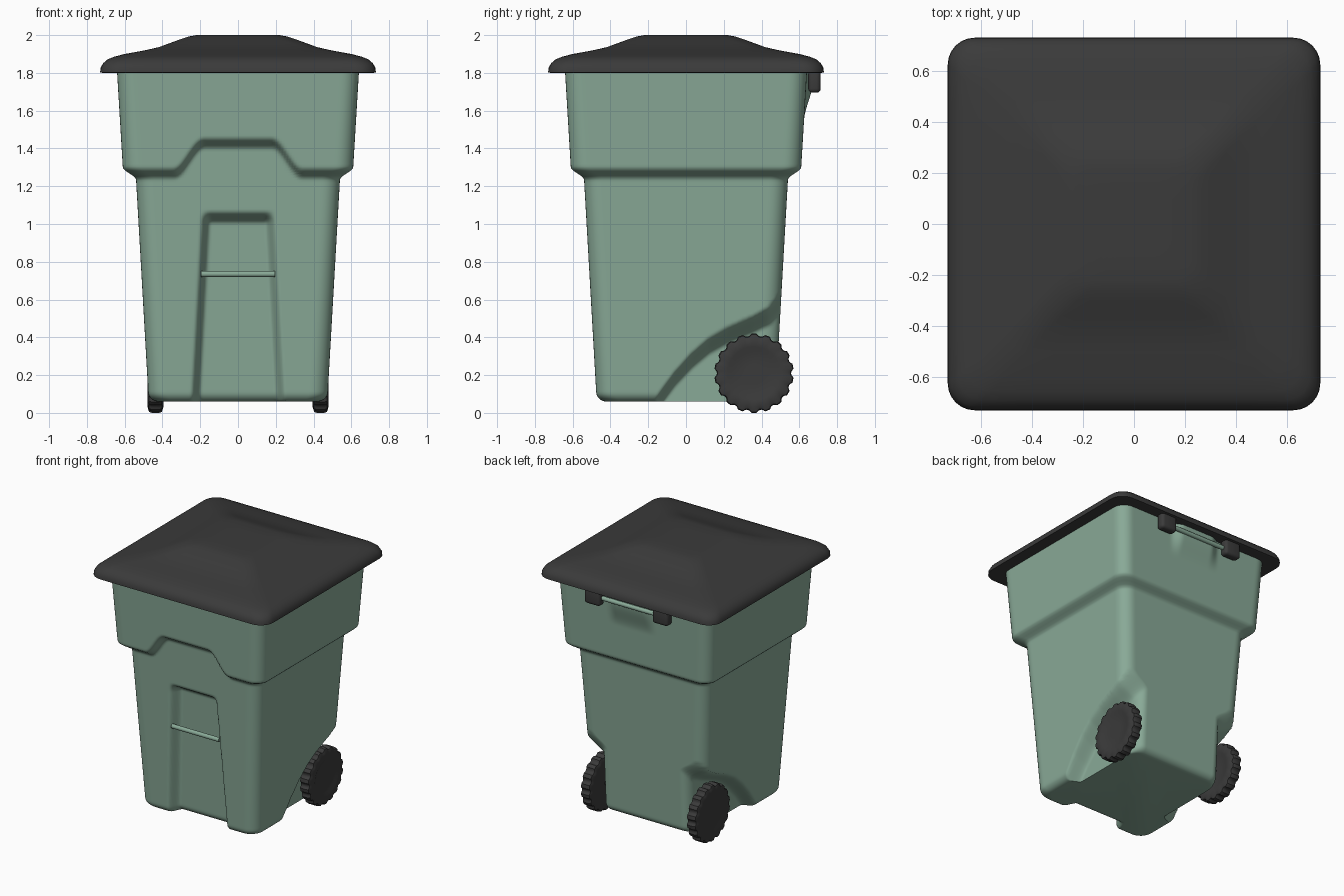
import bpy, bmesh, math
from mathutils import Matrix

if "Cube" in bpy.data.objects:
    bpy.data.objects.remove(bpy.data.objects["Cube"])


def material(name, rgb):
    m = bpy.data.materials.new(name)
    m.diffuse_color = (*rgb, 1)
    m.use_nodes = True
    m.node_tree.nodes["Principled BSDF"].inputs["Base Color"].default_value = m.diffuse_color
    return m


GREEN = material("sage green plastic", (0.25, 0.40, 0.31))
DARK = material("charcoal plastic", (0.043, 0.043, 0.043))


def smooth(t):
    t = max(0.0, min(1.0, t))
    return t * t * (3 - 2 * t)


def finish(bm, name, mat, angle=None):
    bmesh.ops.recalc_face_normals(bm, faces=bm.faces)
    me = bpy.data.meshes.new(name)
    bm.to_mesh(me)
    bm.free()
    ob = bpy.data.objects.new(name, me)
    bpy.context.collection.objects.link(ob)
    me.materials.append(mat)
    bpy.context.view_layer.objects.active = ob
    ob.select_set(True)
    if angle is None:
        bpy.ops.object.shade_smooth()
    else:
        bpy.ops.object.shade_smooth_by_angle(angle=math.radians(angle))
    ob.select_set(False)
    return ob


def loft(rings, name, mat, angle):
    """Skin closed rings of points and cap both ends."""
    bm = bmesh.new()
    vs = [[bm.verts.new(p) for p in ring] for ring in rings]
    n = len(vs[0])
    for a, b in zip(vs, vs[1:]):
        for i in range(n):
            bm.faces.new((a[i], a[(i + 1) % n], b[(i + 1) % n], b[i]))
    bm.faces.new(vs[0])
    bm.faces.new(vs[-1])
    return finish(bm, name, mat, angle)


def rounded_square(side, corner):
    """Unit outline as (centre x, centre y, normal x, normal y)."""
    pts = []
    for q in range(4):
        c, s = round(math.cos(q * math.pi / 2)), round(math.sin(q * math.pi / 2))
        raw = [(1, -1 + 2 * i / side, 1, 0) for i in range(side + 1)]
        for i in range(1, corner):
            a = math.pi / 2 * i / corner
            raw.append((1, 1, math.cos(a), math.sin(a)))
        pts += [(c * x - s * y, s * x + c * y, c * u - s * v, s * u + c * v)
                for x, y, u, v in raw]
    return pts


# Body: rounded square loft with the ledge, front channel and wheel wells
WELL = [(-0.22, 0.03), (-0.15, 0.11), (-0.06, 0.23), (0.03, 0.325), (0.12, 0.40),
        (0.22, 0.455), (0.35, 0.51), (0.44, 0.555), (0.50, 0.63)]


def well_top(y):
    if y < WELL[0][0]:
        return -1
    for (a, za), (b, zb) in zip(WELL, WELL[1:]):
        if y <= b:
            return za + (zb - za) * (y - a) / (b - a)
    return WELL[-1][1]


def half(z, ledge):
    low = 0.475 + 0.065 * (z - 0.1) / 1.14
    high = 0.61 + 0.03 * (z - 1.3) / 0.5
    h = low + (high - low) * smooth((z - ledge + 0.035) / 0.065)
    r = 0.05
    if z < 0.06 + r:
        t = r - (z - 0.06)
        h -= r - math.sqrt(max(0, r * r - t * t))
    return h


def body_point(p, z, r=0.09):
    cx, cy, nx, ny = p
    h = half(z, 1.27)
    x = cx * (h - r) + nx * r
    y = cy * (h - r) + ny * r
    if cy == -1:                                   # front
        ledge = 1.27 + 0.16 * smooth((0.34 - abs(x)) / 0.16)
        y -= half(z, ledge) - h
        w = 0.20 + 0.055 * (1 - z)
        y += 0.08 * smooth((w - abs(x)) / 0.055) * smooth((1.07 - z) / 0.07)
    if cy == 1:                                    # rear bulge under the handle
        y += 0.035 * smooth((0.21 - abs(x)) / 0.09) * smooth((z - 1.55) / 0.2)
    d = (well_top(y) - z) * 0.8
    if d > 0:                                      # wheel well
        lim = 0.365 + 0.13 * (1 - smooth(d / 0.085 + 0.08))
        x *= min(1, lim / h)
    return (x, y, z)


outline = rounded_square(76, 8)
levels = [0.06, 0.062, 0.066, 0.072, 0.08, 0.09, 0.1]
levels += [0.112 + (1.82 - 0.112) * i / 136 for i in range(137)]
loft([[body_point(p, z) for p in outline] for z in levels], "bin_body", GREEN, 50)

# Lid: domed rounded square with a rim
LID = [(0.62, 0.09, 1.805), (0.715, 0.10, 1.80), (0.73, 0.105, 1.802), (0.728, 0.105, 1.825),
       (0.715, 0.10, 1.85), (0.69, 0.10, 1.872), (0.655, 0.10, 1.886), (0.60, 0.09, 1.90),
       (0.50, 0.09, 1.918), (0.42, 0.08, 1.936), (0.36, 0.08, 1.958), (0.30, 0.08, 1.98),
       (0.26, 0.08, 1.993), (0.22, 0.08, 2.0), (0.12, 0.06, 2.0)]
lid_outline = rounded_square(8, 6)
loft([[(cx * (h - r) + nx * r, cy * (h - r) + ny * r, z) for cx, cy, nx, ny in lid_outline]
      for h, r, z in LID], "lid", DARK, 60)


# Rods: foot bar in the channel, rear grab bar, axle
def rod(name, y, z, length, radius, mat):
    bm = bmesh.new()
    bmesh.ops.create_cone(bm, cap_ends=True, segments=20, radius1=radius, radius2=radius,
                          depth=length, matrix=Matrix.Translation((0, y, z))
                          @ Matrix.Rotation(math.pi / 2, 4, 'Y'))
    finish(bm, name, mat, 40)


rod("front_catch_bar", -0.495, 0.735, 0.39, 0.016, GREEN)
rod("rear_grab_bar", 0.675, 1.75, 0.6, 0.016, GREEN)
rod("axle", 0.36, 0.21, 0.84, 0.025, DARK)

# Wheels: lathe with raised tread blocks and a dished face
TREADS, SUB = 18, 8
PROFILE = [(-0.036, 0.05, 0), (-0.036, 0.12, 0), (-0.042, 0.14, 0), (-0.042, 0.178, 0),
           (-0.034, 0.192, 1), (-0.02, 0.197, 1), (0.02, 0.197, 1), (0.034, 0.192, 1),
           (0.042, 0.178, 0), (0.042, 0.14, 0), (0.034, 0.12, 0), (0.034, 0.05, 0)]
TOOTH = [0, 0, 0.3, 1, 1, 1, 1, 0.3]


def wheel(name, cx):
    rings = []
    for dx, r, t in PROFILE:
        ring = []
        for i in range(TREADS * SUB):
            a = 2 * math.pi * (i - 4.5) / (TREADS * SUB) - math.pi / 2
            rr = r + t * 0.013 * TOOTH[i % SUB]
            ring.append((cx + dx, 0.36 + rr * math.cos(a), 0.21 + rr * math.sin(a)))
        rings.append(ring)
    loft(rings, name, DARK, 40)


# Hinge lugs hanging from the lid rim
def lug(name, cx):
    bm = bmesh.new()
    bmesh.ops.create_cube(bm, size=1, matrix=Matrix.Translation((cx, 0.68, 1.755))
                          @ Matrix.Diagonal((0.13, 0.066, 0.12, 1)))
    bmesh.ops.bevel(bm, geom=bm.edges[:], offset=0.022, segments=4,
                    profile=0.5, affect='EDGES')
    finish(bm, name, DARK, 40)


for side, s in (("left", -1), ("right", 1)):
    wheel(side + "_wheel", s * 0.437)
    lug(side + "_hinge_lug", s * 0.28)
